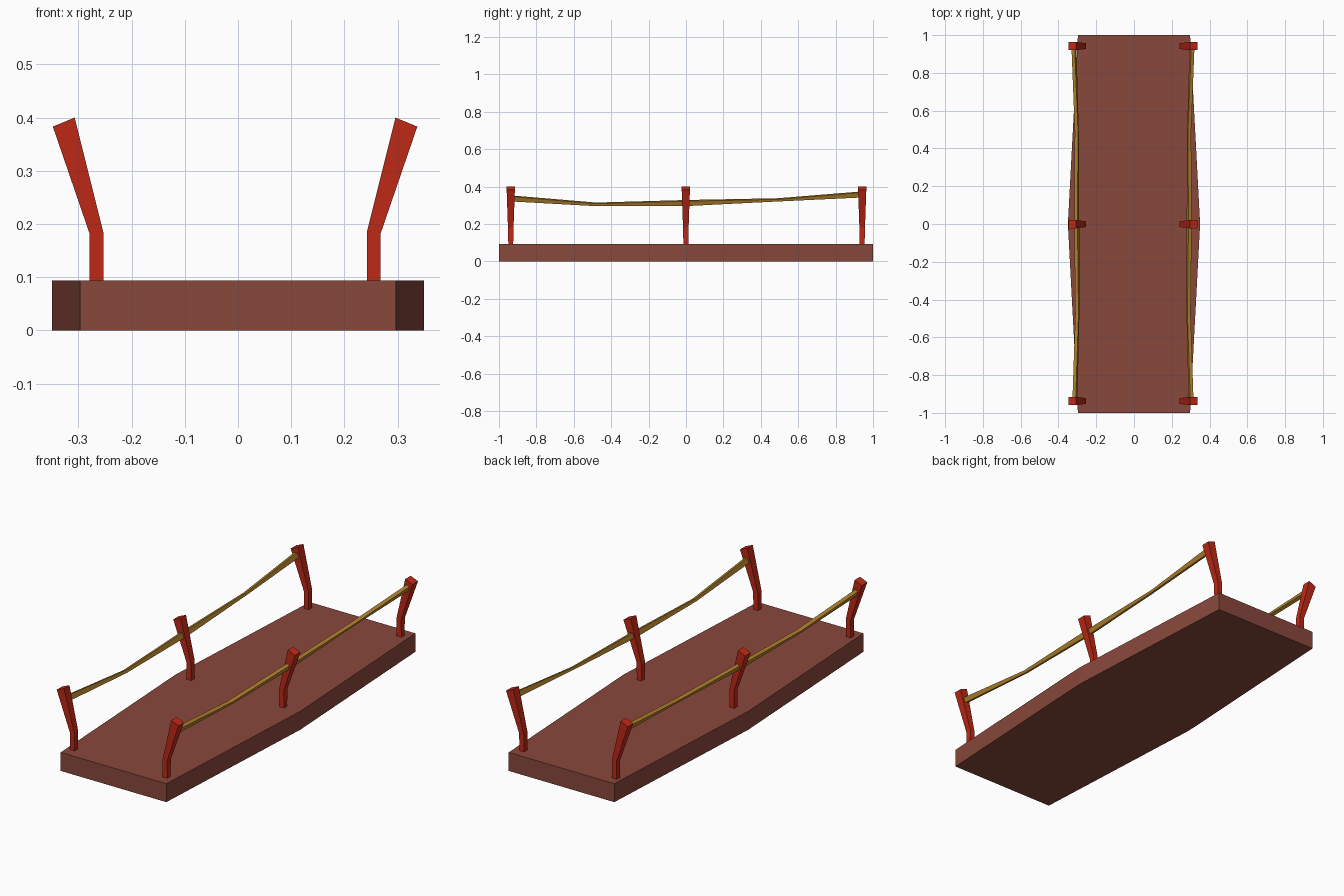
import bpy, bmesh, math
from mathutils import Vector

if "Cube" in bpy.data.objects:
    bpy.data.objects.remove(bpy.data.objects["Cube"])

CX = -0.0055  # mirror plane of posts and rails


def material(name, rgb):
    m = bpy.data.materials.new(name)
    m.diffuse_color = (*rgb, 1)
    m.use_nodes = True
    m.node_tree.nodes["Principled BSDF"].inputs["Base Color"].default_value = m.diffuse_color
    return m


def loft(name, rings, mat):
    """Closed solid through a list of matching point rings."""
    bm = bmesh.new()
    vs = [[bm.verts.new(p) for p in ring] for ring in rings]
    n = len(vs[0])
    for a, b in zip(vs, vs[1:]):
        for i in range(n):
            j = (i + 1) % n
            bm.faces.new((a[i], a[j], b[j], b[i]))
    bm.faces.new(vs[0][::-1])
    bm.faces.new(vs[-1])
    bmesh.ops.recalc_face_normals(bm, faces=bm.faces[:])
    me = bpy.data.meshes.new(name)
    bm.to_mesh(me)
    bm.free()
    me.materials.append(mat)
    ob = bpy.data.objects.new(name, me)
    bpy.context.collection.objects.link(ob)
    return ob


wood = material("deck_wood", (0.25, 0.065, 0.045))
red = material("post_red", (0.53, 0.022, 0.008))
rope = material("rail_ochre", (0.44, 0.22, 0.025))

# Deck: slab slightly wider in the middle
outline = [(-0.297, -1), (0.297, -1), (0.35, 0), (0.297, 1), (-0.297, 1), (-0.35, 0)]
loft("deck", [[(x, y, z) for x, y in outline] for z in (0, 0.094)], wood)

# Posts: inner (x, z), outer (x, z), half depth at each level
levels = [((0.242, 0.09), (0.268, 0.09), 0.013),
          ((0.242, 0.184), (0.268, 0.182), 0.015),
          ((0.296, 0.400), (0.337, 0.383), 0.022)]
for side, s in (("right", 1), ("left", -1)):
    for place, y in (("front", -0.937), ("middle", -0.001), ("back", 0.942)):
        rings = []
        for (xi, zi), (xo, zo), d in levels:
            xi, xo = [CX + s * (x - CX) for x in (xi, xo)]
            rings.append([(xi, y - d, zi), (xo, y - d, zo), (xo, y + d, zo), (xi, y + d, zi)])
        loft(f"{place}_{side}_post", rings, red)

    # Sagging handrail: x, y, z, half width, half height
    path = [(0.302, -0.94, 0.337, 0.009, 0.014),
            (0.289, -0.48, 0.305, 0.009, 0.007),
            (0.292, 0.0, 0.312, 0.009, 0.014),
            (0.292, 0.49, 0.329, 0.009, 0.006),
            (0.307, 0.94, 0.358, 0.009, 0.014)]
    t = math.radians(20)
    rings = []
    for x, y, z, w, h in path:
        ring = []
        for a, b in ((-w, -h), (w, -h), (w, h), (-w, h)):
            px = x + a * math.cos(t) + b * math.sin(t)
            pz = z - a * math.sin(t) + b * math.cos(t)
            ring.append(Vector((CX + s * (px - CX), y, pz)))
        rings.append(ring)
    loft(f"{side}_handrail", rings, rope)
